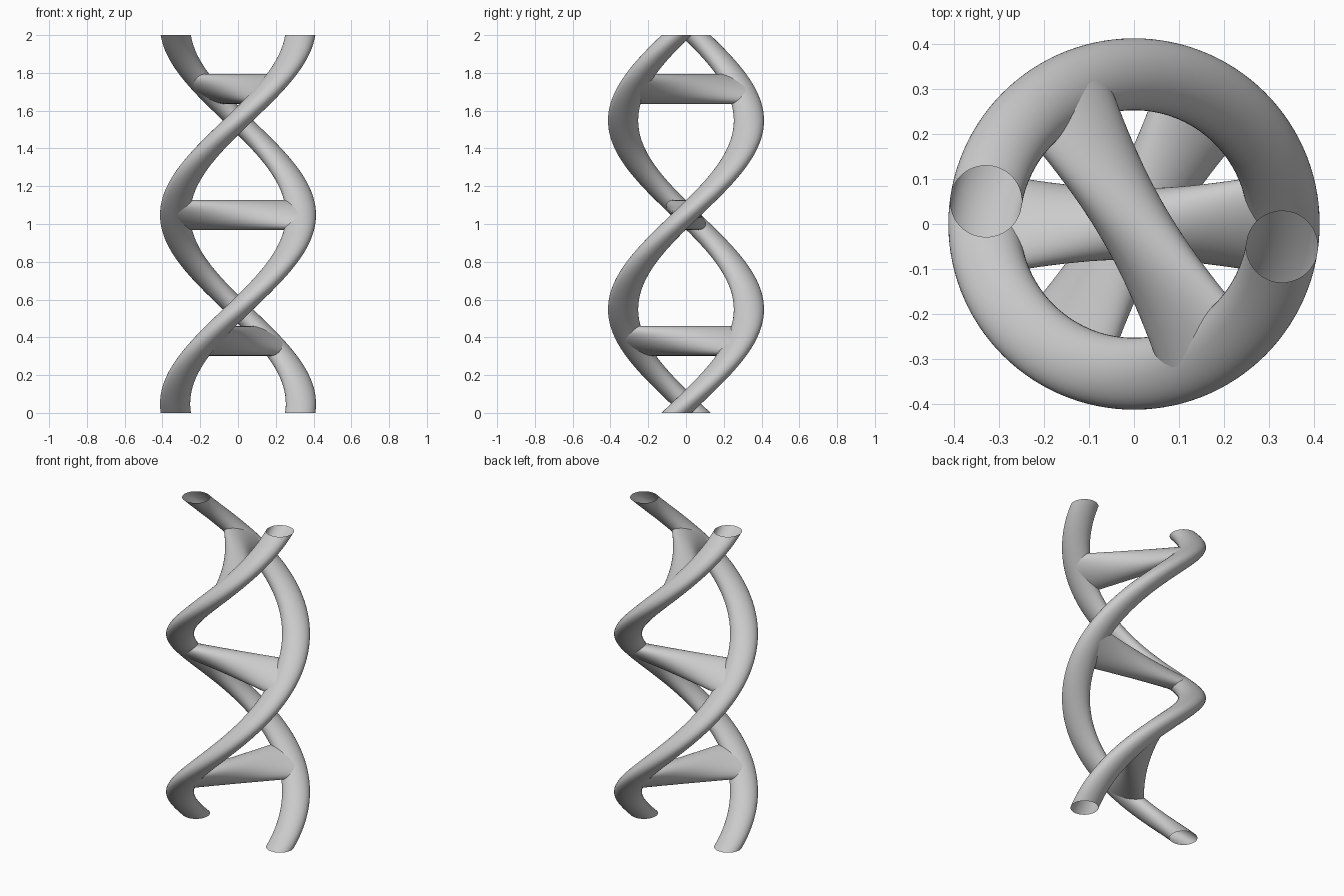
import bpy, bmesh
from math import pi, sin, cos
from mathutils import Matrix, Vector

cube = bpy.data.objects.get("Cube")
if cube:
    bpy.data.objects.remove(cube, do_unlink=True)

HEIGHT = 2.0
STRAND_RADIUS = 0.333     # distance of each strand from the axis
TUBE = 0.08               # thickness radius of the tubes
MID = 1.048               # height where the ladder lies along x
SIDES = 48

grey = bpy.data.materials.new("light grey")
grey.use_nodes = True
colour = (0.6, 0.6, 0.6, 1)
grey.diffuse_color = colour
grey.node_tree.nodes["Principled BSDF"].inputs["Base Color"].default_value = colour


def twist(p):
    """Turn a point about z by half a turn per unit of height."""
    return Matrix.Rotation(pi * (p.z - MID), 3, "Z") @ p


def twisted_tube(name, start, end, u, v, radius, steps):
    """Straight open tube from start to end, then twisted about z."""
    bm = bmesh.new()
    rings = []
    for i in range(steps + 1):
        centre = start.lerp(end, i / steps)
        ring = []
        for j in range(SIDES):
            a = 2 * pi * j / SIDES
            ring.append(bm.verts.new(twist(centre + radius * (cos(a) * u + sin(a) * v))))
        rings.append(ring)
    for low, high in zip(rings, rings[1:]):
        for j in range(SIDES):
            k = (j + 1) % SIDES
            face = bm.faces.new((low[j], low[k], high[k], high[j]))
            face.smooth = True
    mesh = bpy.data.meshes.new(name)
    bm.to_mesh(mesh)
    bm.free()
    mesh.materials.append(grey)
    obj = bpy.data.objects.new(name, mesh)
    bpy.context.collection.objects.link(obj)
    return obj


X, Y, Z = Vector((1, 0, 0)), Vector((0, 1, 0)), Vector((0, 0, 1))

# Two helical strands, open at both ends
for name, side in (("left_strand", 1), ("right_strand", -1)):
    foot = X * side * STRAND_RADIUS
    twisted_tube(name, foot, foot + Z * HEIGHT, X, Y, TUBE, 120)

# Three rungs, twisted together with the strands
for i, name in enumerate(("lower_rung", "middle_rung", "upper_rung")):
    centre = Z * (MID + (i - 1) * HEIGHT / 3)
    reach = X * STRAND_RADIUS
    twisted_tube(name, centre - reach, centre + reach, Y, Z, TUBE - 0.001, 24)
